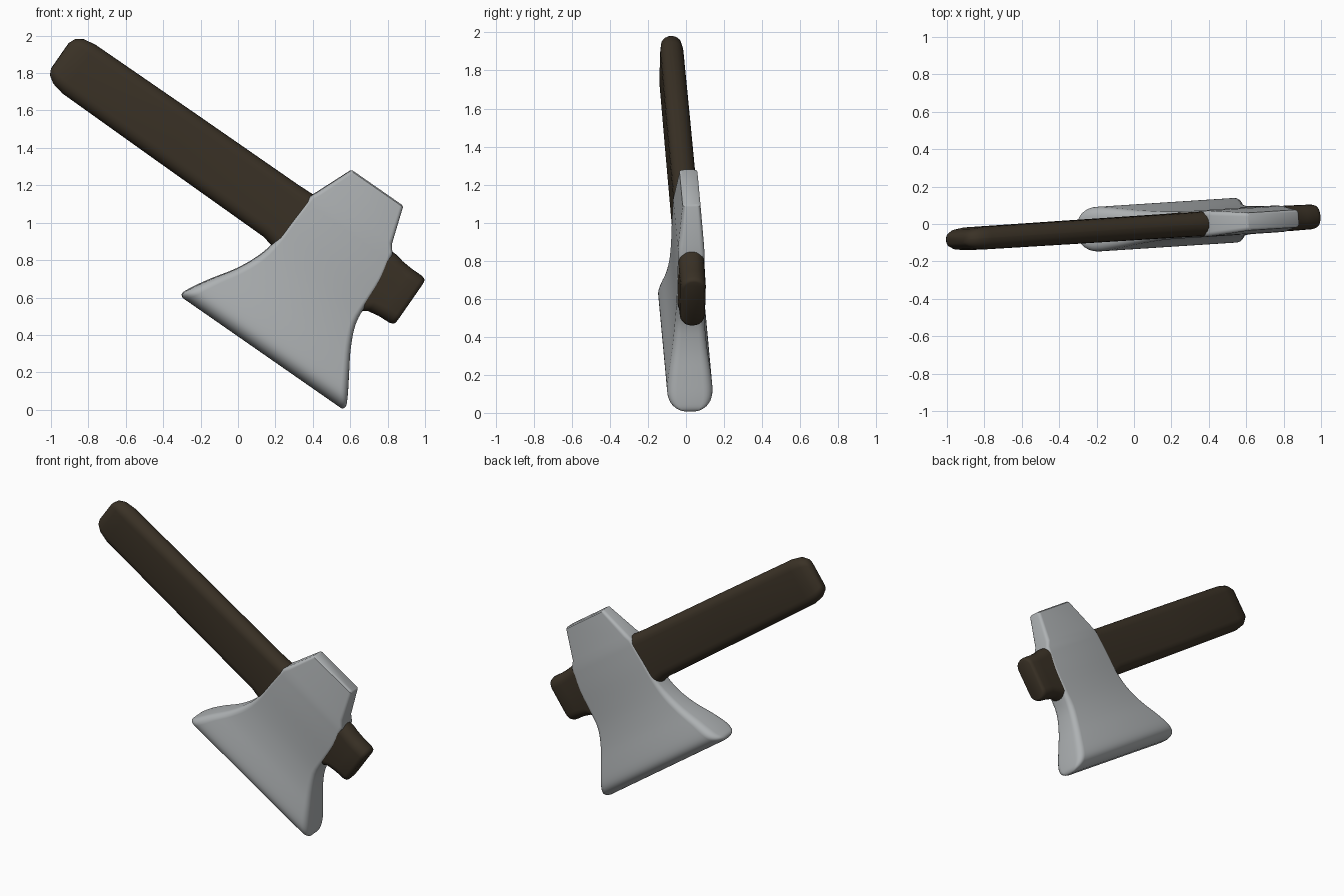
import bpy, bmesh, math
from mathutils import Matrix, Vector

if "Cube" in bpy.data.objects:
    bpy.data.objects.remove(bpy.data.objects["Cube"], do_unlink=True)


def material(name, rgb):
    m = bpy.data.materials.new(name)
    m.use_nodes = True
    m.diffuse_color = (*rgb, 1)
    m.node_tree.nodes["Principled BSDF"].inputs["Base Color"].default_value = (*rgb, 1)
    return m


def rounded_ring(lo, hi, half, radius, steps=5):
    """Rounded rectangle spanning lo..hi one way and -half..half the other."""
    radius = min(radius, half * 0.98)
    corners = [(hi - radius, half - radius), (lo + radius, half - radius),
               (lo + radius, radius - half), (hi - radius, radius - half)]
    ring = []
    for i, (cx, cy) in enumerate(corners):
        for k in range(steps + 1):
            a = math.pi / 2 * (i + k / steps)
            ring.append((cx + radius * math.cos(a), cy + radius * math.sin(a)))
    return ring


def smooth_rows(rows, cuts):
    """Catmull-Rom interpolation between the profile rows."""
    out = []
    for i in range(len(rows) - 1):
        p = [rows[max(0, min(len(rows) - 1, i + k))] for k in (-1, 0, 1, 2)]
        for c in range(cuts):
            t = c / cuts
            out.append([0.5 * (2 * b + (d - a) * t + (2 * a - 5 * b + 4 * d - e) * t * t
                               + (3 * b - a - 3 * d + e) * t ** 3)
                        for a, b, d, e in zip(*p)])
    return out + [rows[-1]]


def loft(name, rows, place, mat, frame, angle):
    bm = bmesh.new()
    rings = [[bm.verts.new(place(s, a, b)) for a, b in rounded_ring(lo, hi, half, r)]
             for s, lo, hi, half, r in rows]
    n = len(rings[0])
    for r1, r2 in zip(rings, rings[1:]):
        for i in range(n):
            j = (i + 1) % n
            bm.faces.new((r1[i], r1[j], r2[j], r2[i]))
    bm.faces.new(rings[0])
    bm.faces.new(rings[-1])
    bmesh.ops.recalc_face_normals(bm, faces=bm.faces)
    mesh = bpy.data.meshes.new(name)
    bm.to_mesh(mesh)
    bm.free()
    mesh.materials.append(mat)
    ob = bpy.data.objects.new(name, mesh)
    bpy.context.collection.objects.link(ob)
    ob.matrix_world = frame
    bpy.ops.object.select_all(action='DESELECT')
    bpy.context.view_layer.objects.active = ob
    ob.select_set(True)
    bpy.ops.object.shade_smooth_by_angle(angle=math.radians(angle))
    return ob


wood = material("dark brown wood", (0.042, 0.031, 0.019))
steel = material("grey steel", (0.42, 0.44, 0.45))

# Tilted frame: x runs down the handle, y towards the blade, z is thickness
along = Vector((0.821, 0.053, -0.571)).normalized()
blade = Vector((-0.571, -0.025, -0.821))
blade = (blade - along * blade.dot(along)).normalized()
frame = Matrix((along, blade, along.cross(blade))).transposed().to_4x4()
frame.translation = (0.574, 0.015, 0.824)

# Handle rows: position along, edge, edge, half thickness, corner radius
handle_rows = [
    (-1.865, -0.09, 0.08, 0.02, 0.02),
    (-1.85, -0.125, 0.11, 0.037, 0.037),
    (-1.81, -0.152, 0.137, 0.053, 0.053),
    (-1.74, -0.163, 0.152, 0.061, 0.06),
    (-1.1, -0.166, 0.16, 0.063, 0.062),
    (-0.42, -0.167, 0.167, 0.064, 0.062),
    (-0.33, -0.17, 0.185, 0.066, 0.062),
    (0.22, -0.16, 0.21, 0.068, 0.06),
    (0.27, -0.15, 0.174, 0.068, 0.06),
    (0.33, -0.145, 0.163, 0.067, 0.06),
    (0.4, -0.145, 0.16, 0.066, 0.06),
    (0.42, -0.138, 0.152, 0.06, 0.055),
    (0.425, -0.128, 0.142, 0.05, 0.045),
]
loft("handle", handle_rows, lambda s, a, b: (s, a, b), wood, frame, 50)

# Head rows, from the poll to the cutting edge
poll_rows = [
    (-0.395, -0.228, 0.094, 0.038, 0.015),
    (-0.388, -0.238, 0.104, 0.047, 0.02),
    (-0.19, -0.32, 0.168, 0.066, 0.025),
]
blade_rows = [
    (-0.15, -0.338, 0.2, 0.069, 0.022),
    (0.0, -0.343, 0.228, 0.072, 0.02),
    (0.15, -0.352, 0.238, 0.073, 0.025),
    (0.27, -0.383, 0.252, 0.078, 0.035),
    (0.39, -0.44, 0.303, 0.09, 0.04),
    (0.5, -0.513, 0.368, 0.108, 0.045),
    (0.58, -0.562, 0.417, 0.119, 0.05),
    (0.625, -0.586, 0.443, 0.115, 0.05),
    (0.655, -0.6, 0.458, 0.095, 0.045),
    (0.673, -0.598, 0.459, 0.065, 0.035),
    (0.682, -0.585, 0.45, 0.03, 0.02),
]
loft("axe_head", poll_rows + smooth_rows(blade_rows, 3),
     lambda s, a, b: (a, s, b), steel, frame, 40)
